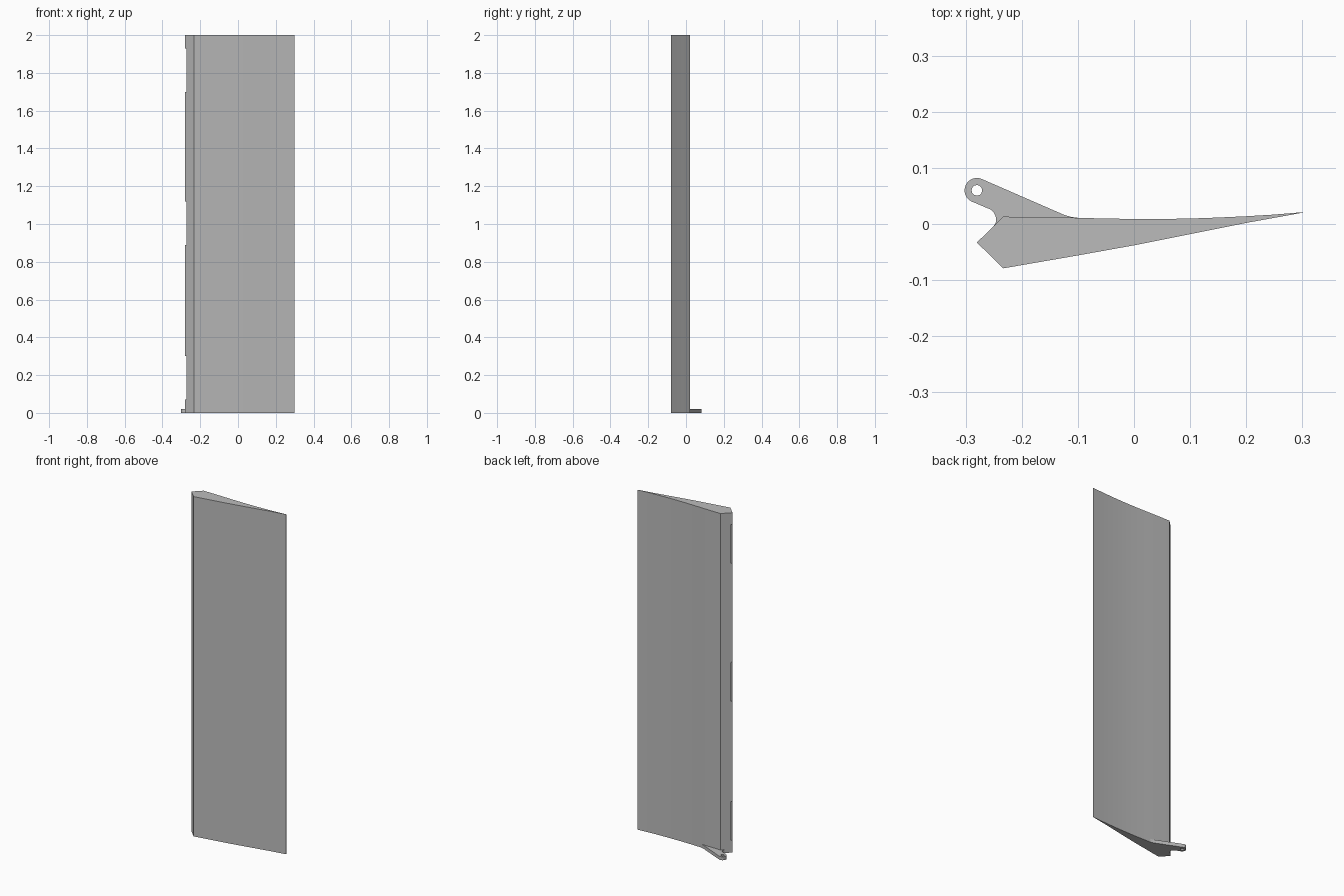
import bpy, bmesh, math

if "Cube" in bpy.data.objects:
    bpy.data.objects.remove(bpy.data.objects["Cube"])

grey = bpy.data.materials.new("plain grey")
grey.diffuse_color = (0.5, 0.5, 0.5, 1)
grey.use_nodes = True
grey.node_tree.nodes["Principled BSDF"].inputs["Base Color"].default_value = grey.diffuse_color


def prism(name, outline, z0, z1):
    """Extrude a flat (x, y) outline from z0 to z1."""
    bm = bmesh.new()
    face = bm.faces.new([bm.verts.new((x, y, z0)) for x, y in outline])
    ext = bmesh.ops.extrude_face_region(bm, geom=[face])
    top = [v for v in ext["geom"] if isinstance(v, bmesh.types.BMVert)]
    bmesh.ops.translate(bm, verts=top, vec=(0, 0, z1 - z0))
    bmesh.ops.recalc_face_normals(bm, faces=bm.faces)
    mesh = bpy.data.meshes.new(name)
    bm.to_mesh(mesh)
    bm.free()
    mesh.materials.append(grey)
    obj = bpy.data.objects.new(name, mesh)
    bpy.context.collection.objects.link(obj)
    return obj


def arc(cx, cy, r, a0, a1, n):
    angles = [math.radians(a0 + (a1 - a0) * i / n) for i in range(n + 1)]
    return [(cx + r * math.cos(a), cy + r * math.sin(a)) for a in angles]


def cut(obj, cutter):
    cutter.hide_render = True
    cutter.hide_set(True)
    mod = obj.modifiers.new("cut", 'BOOLEAN')
    mod.operation = 'DIFFERENCE'
    mod.solver = 'EXACT'
    mod.object = cutter


def smooth(obj):
    bpy.ops.object.select_all(action='DESELECT')
    obj.select_set(True)
    bpy.context.view_layer.objects.active = obj
    bpy.ops.object.shade_smooth_by_angle(angle=math.radians(30))


# Tapered panel: pointed leading edge, slightly hollow back, thin trailing edge
leading = [(-0.233, 0.013), (-0.28, -0.033), (-0.233, -0.079)]
underside = [(-0.1, -0.056), (0, -0.038), (0.1, -0.018), (0.2, 0.002), (0.3, 0.02)]
back = [(0.3, 0.021), (0.25, 0.0168), (0.2, 0.0138), (0.15, 0.0115), (0.1, 0.0097),
        (0.05, 0.009), (0, 0.009), (-0.05, 0.0097), (-0.1, 0.011), (-0.17, 0.0125)]
panel = prism("panel", leading + underside + back, 0, 2)
smooth(panel)

# Hinge slots along the leading edge
for z in (0.07, 0.89, 1.70):
    slot = [(-0.3, -0.039), (-0.23, -0.039), (-0.23, -0.027), (-0.3, -0.027)]
    cut(panel, prism("slot_cutter", slot, z, z + 0.23))

# Control horn at the lower end, blended into the panel
horn_outline = arc(-0.28, 0.06, 0.022, 66, 246, 16)
horn_outline += [(-0.256, 0.026), (-0.250, 0.021), (-0.247, 0.015), (-0.2455, 0.009),
                 (-0.246, 0.003), (-0.250, -0.0036), (-0.233, 0.013), (-0.17, 0.0125),
                 (-0.1, 0.011), (-0.112, 0.0125), (-0.125, 0.0165)]
horn = prism("control_horn", horn_outline, 0, 0.02)
smooth(horn)
cut(horn, prism("hole_cutter", arc(-0.28, 0.06, 0.0095, 0, 330, 11), -0.1, 0.1))
